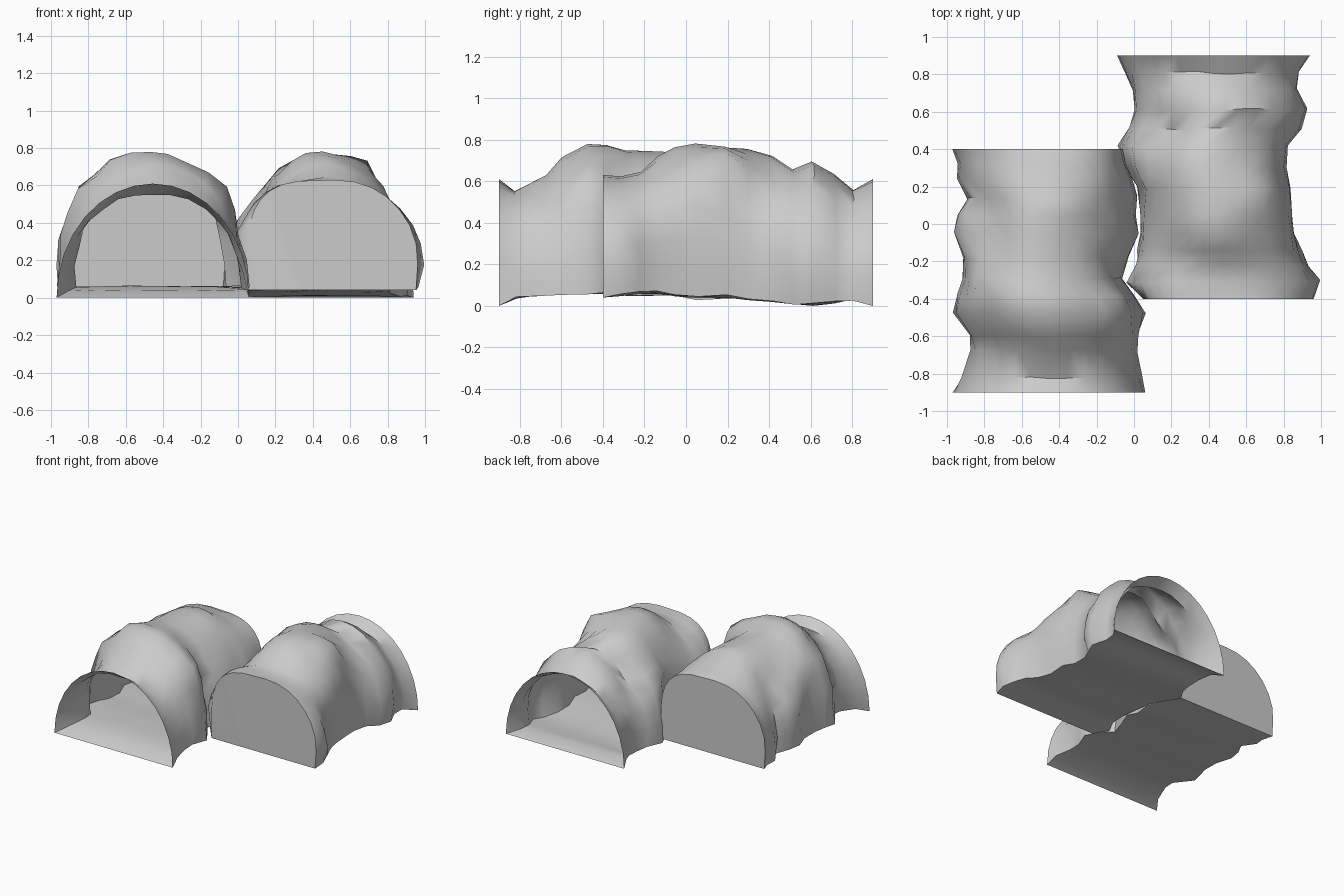
import bpy, bmesh, math
from mathutils import Vector, noise

default = bpy.data.objects.get("Cube")
if default:
    bpy.data.objects.remove(default, do_unlink=True)

# One stone colour for everything
stone = bpy.data.materials.new("grey stone")
stone.use_nodes = True
colour = (0.6, 0.6, 0.6, 1)
stone.diffuse_color = colour
stone.node_tree.nodes["Principled BSDF"].inputs["Base Color"].default_value = colour

ARCH = 16   # segments over the roof
FLOOR = 6   # segments across the floor


def section(y, left, right, top, bottom, openness, capness):
    """One closed cross-section: roof arch, then the floor back to the start."""
    centre, half = (left + right) / 2, (right - left) / 2
    points = []
    for i in range(ARCH + 1):
        angle = math.pi * i / ARCH
        c, s = math.cos(angle), max(math.sin(angle), 0)
        # The closed end is squarer on the side facing the other cave
        inner = c * centre < 0
        power = 1 - (0.45 if inner else 0.1) * capness
        tuck = (0.02 if inner else 0.08) * (1 - openness) * max(0, 1 - s / 0.45)
        x = math.copysign(abs(c) ** power, c) * (1 - tuck)
        points.append(Vector((centre + half * x, y, bottom + (top - bottom) * s ** power)))
    first, last = points[0], points[-1]
    for i in range(1, FLOOR):
        points.append(last.lerp(first, i / FLOOR))
    return points


def roughen(p, amount, lumps):
    """Push a point about with soft noise and a few boulders."""
    n = noise.noise_vector(p * 6.5)
    q = p + Vector((n.x, n.y * 0.7, n.z * 0.8)) * amount
    for centre, push, radius in lumps:
        fall = math.exp(-((p - Vector(centre)).length / radius) ** 2)
        q += Vector(push) * fall
    return q


def cave(name, rings, lumps):
    """Loft the rings from the open mouth to the flat closed end."""
    bm = bmesh.new()
    loops = []
    count = len(rings)
    for r, ring in enumerate(rings):
        openness = 1 if r == 0 else 0.5 if r == 1 else 0
        capness = max(0, (r - count + 4) / 3)
        points = section(*ring, openness, capness)
        if 0 < r < count - 1:
            points = [roughen(p, 0.025, lumps) if i <= ARCH else roughen(p, 0.01, [])
                      for i, p in enumerate(points)]
        for p in points:
            p.z = max(p.z, 0)
        loops.append([bm.verts.new(p) for p in points])
    for a, b in zip(loops, loops[1:]):
        for i in range(len(a)):
            j = (i + 1) % len(a)
            bm.faces.new((a[i], a[j], b[j], b[i]))
    end = bm.faces.new(loops[-1])
    bmesh.ops.recalc_face_normals(bm, faces=bm.faces)
    if end.normal.y * (rings[-1][0] - rings[0][0]) < 0:
        bmesh.ops.reverse_faces(bm, faces=bm.faces)
    mesh = bpy.data.meshes.new(name)
    bm.to_mesh(mesh)
    bm.free()
    mesh.materials.append(stone)
    obj = bpy.data.objects.new(name, mesh)
    bpy.context.collection.objects.link(obj)
    bpy.ops.object.select_all(action="DESELECT")
    obj.select_set(True)
    bpy.context.view_layer.objects.active = obj
    bpy.ops.object.shade_smooth_by_angle(angle=math.radians(50))


# Each ring: y, left edge, right edge, top, bottom
right_cave = [
    (-0.9, -0.97, 0.06, 0.61, 0),
    (-0.82, -0.94, 0.04, 0.56, 0.04),
    (-0.68, -0.9, 0.02, 0.62, 0.06),
    (-0.6, -0.91, 0.03, 0.71, 0.06),
    (-0.47, -1.0, 0.06, 0.785, 0.06),
    (-0.38, -0.98, 0.02, 0.785, 0.06),
    (-0.29, -0.95, -0.06, 0.75, 0.05),
    (-0.18, -0.95, -0.02, 0.735, 0.05),
    (-0.05, -1.0, 0.03, 0.73, 0.05),
    (0.05, -0.98, 0.01, 0.73, 0.04),
    (0.14, -0.92, 0.03, 0.72, 0.04),
    (0.24, -0.98, 0, 0.67, 0.04),
    (0.32, -0.96, -0.04, 0.65, 0.04),
    (0.4, -1.0, -0.05, 0.62, 0.04),
]
left_cave = [
    (0.9, -0.09, 0.94, 0.61, 0),
    (0.81, -0.05, 0.9, 0.56, 0.03),
    (0.72, -0.02, 0.91, 0.63, 0.02),
    (0.61, 0, 0.95, 0.69, 0.01),
    (0.51, -0.04, 0.92, 0.65, 0.01),
    (0.42, -0.09, 0.86, 0.72, 0.02),
    (0.3, -0.06, 0.84, 0.75, 0.03),
    (0.19, 0.01, 0.86, 0.77, 0.04),
    (0.05, 0.02, 0.87, 0.785, 0.05),
    (-0.05, 0.02, 0.89, 0.76, 0.05),
    (-0.14, 0.01, 0.92, 0.71, 0.06),
    (-0.22, 0, 0.96, 0.645, 0.06),
    (-0.31, -0.04, 1.02, 0.63, 0.05),
    (-0.4, 0.04, 0.99, 0.63, 0.04),
]

# Boulders and hollows: centre, push, radius
cave("right_cave", right_cave, [
    ((-0.8, -0.25, 0.52), (-0.03, 0, 0.06), 0.13),
    ((-0.75, 0, 0.55), (0.05, 0, -0.05), 0.13),
    ((-0.15, -0.45, 0.55), (0.03, 0, 0.02), 0.15),
])
cave("left_cave", left_cave, [
    ((0.7, 0.2, 0.66), (0.02, 0, 0.09), 0.13),
    ((0.15, 0.45, 0.56), (0.05, 0, -0.05), 0.13),
    ((0.8, 0.05, 0.5), (0.04, 0, 0.02), 0.15),
])
